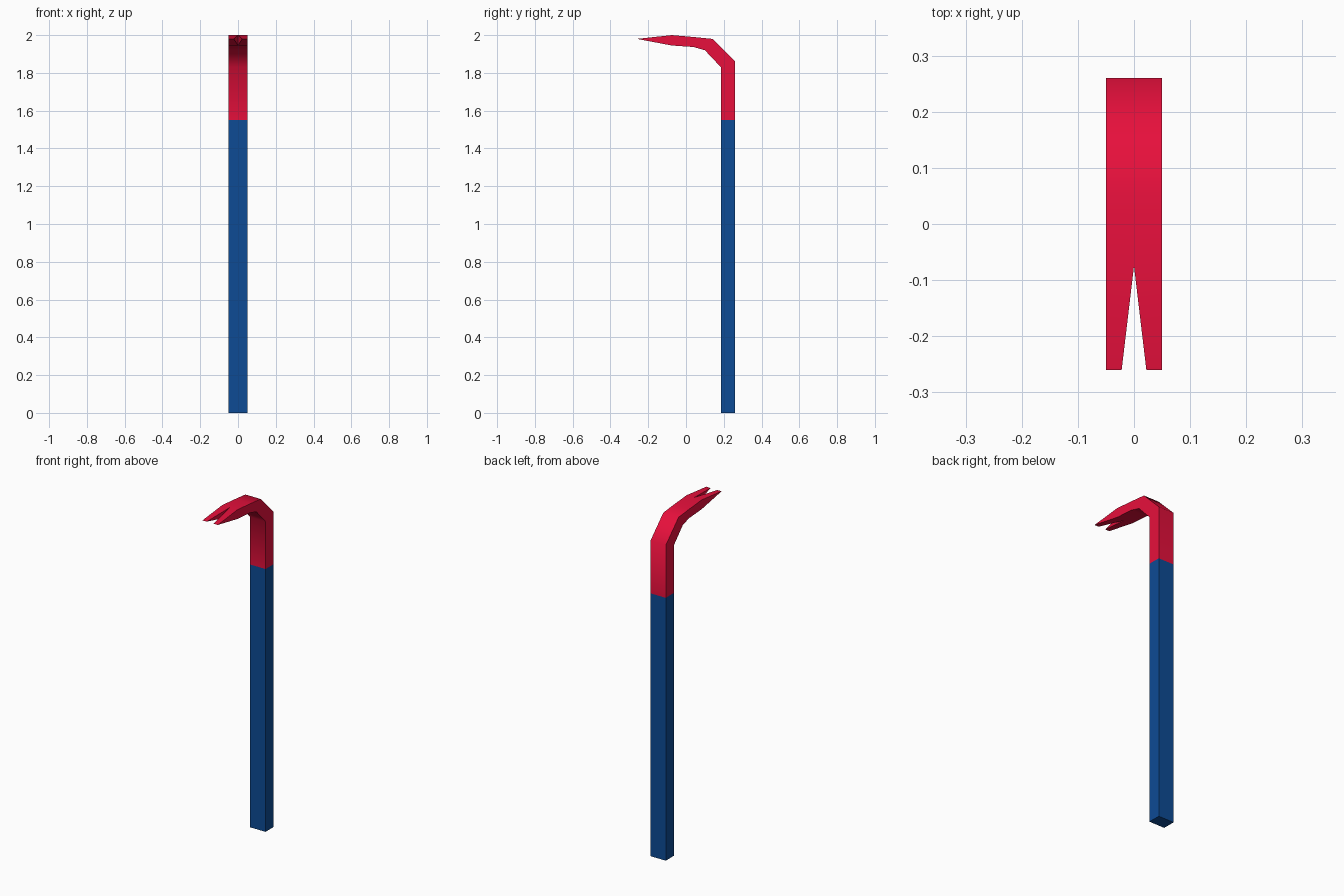
import bpy, bmesh, math

if "Cube" in bpy.data.objects:
    bpy.data.objects.remove(bpy.data.objects["Cube"])


def material(name, rgb):
    m = bpy.data.materials.new(name)
    m.diffuse_color = (*rgb, 1)
    m.use_nodes = True
    m.node_tree.nodes["Principled BSDF"].inputs["Base Color"].default_value = m.diffuse_color
    return m


red = material("red_paint", (0.8, 0.005, 0.045))
blue = material("blue_grip", (0.004, 0.07, 0.3))
HALF, SLOT, SPLIT = 0.05, 0.022, 1.55

# Blue straight shaft
bpy.ops.mesh.primitive_cube_add(size=1, location=(0, 0.2225, SPLIT / 2))
shaft = bpy.context.object
shaft.name = "shaft"
shaft.scale = (2 * HALF, 0.075, SPLIT)
bpy.ops.object.transform_apply(location=False, rotation=False, scale=True)
shaft.data.materials.append(blue)

# Red hooked head: outer and inner (y, z) curves, half width, mirrored
outer = [(0.26, SPLIT), (0.26, 1.86), (0.14, 1.98), (0.05, 1.989), (-0.075, 2.0), (-0.26, 1.98)]
inner = [(0.185, SPLIT), (0.185, 1.83), (0.10, 1.92), (0.04, 1.937), (-0.075, 1.945), (-0.26, 1.98)]
bm = bmesh.new()
rings = []
for i, (o, n) in enumerate(zip(outer, inner)):
    tip = i == len(outer) - 1
    x0 = SLOT if tip else 0
    a, b = bm.verts.new((x0, *o)), bm.verts.new((HALF, *o))
    c, d = (b, a) if tip else (bm.verts.new((HALF, *n)), bm.verts.new((x0, *n)))
    rings.append((a, b, c, d))
for p, q in zip(rings, rings[1:]):
    bm.faces.new((p[0], p[1], q[1], q[0]))
    bm.faces.new((p[3], p[2], q[2], q[3]))
    bm.faces.new([p[1], p[2], q[2]] + ([q[1]] if q[1] != q[2] else []))
# Slot wall between the claws, and closed base
bm.faces.new((rings[-2][0], rings[-2][3], rings[-1][0]))
bm.faces.new(rings[0])
bmesh.ops.recalc_face_normals(bm, faces=bm.faces)
# Make sure the back face points outwards
bm.faces.ensure_lookup_table()
if bm.faces[0].normal.y < 0:
    bmesh.ops.reverse_faces(bm, faces=bm.faces)
mesh = bpy.data.meshes.new("claw_head")
bm.to_mesh(mesh)
bm.free()
head = bpy.data.objects.new("claw_head", mesh)
bpy.context.collection.objects.link(head)
mesh.materials.append(red)
bpy.ops.object.select_all(action="DESELECT")
head.select_set(True)
bpy.context.view_layer.objects.active = head
mirror = head.modifiers.new("mirror", "MIRROR")
mirror.use_axis[0] = True
bpy.ops.object.modifier_apply(modifier="mirror")
bpy.ops.object.shade_smooth_by_angle(angle=math.radians(50))
